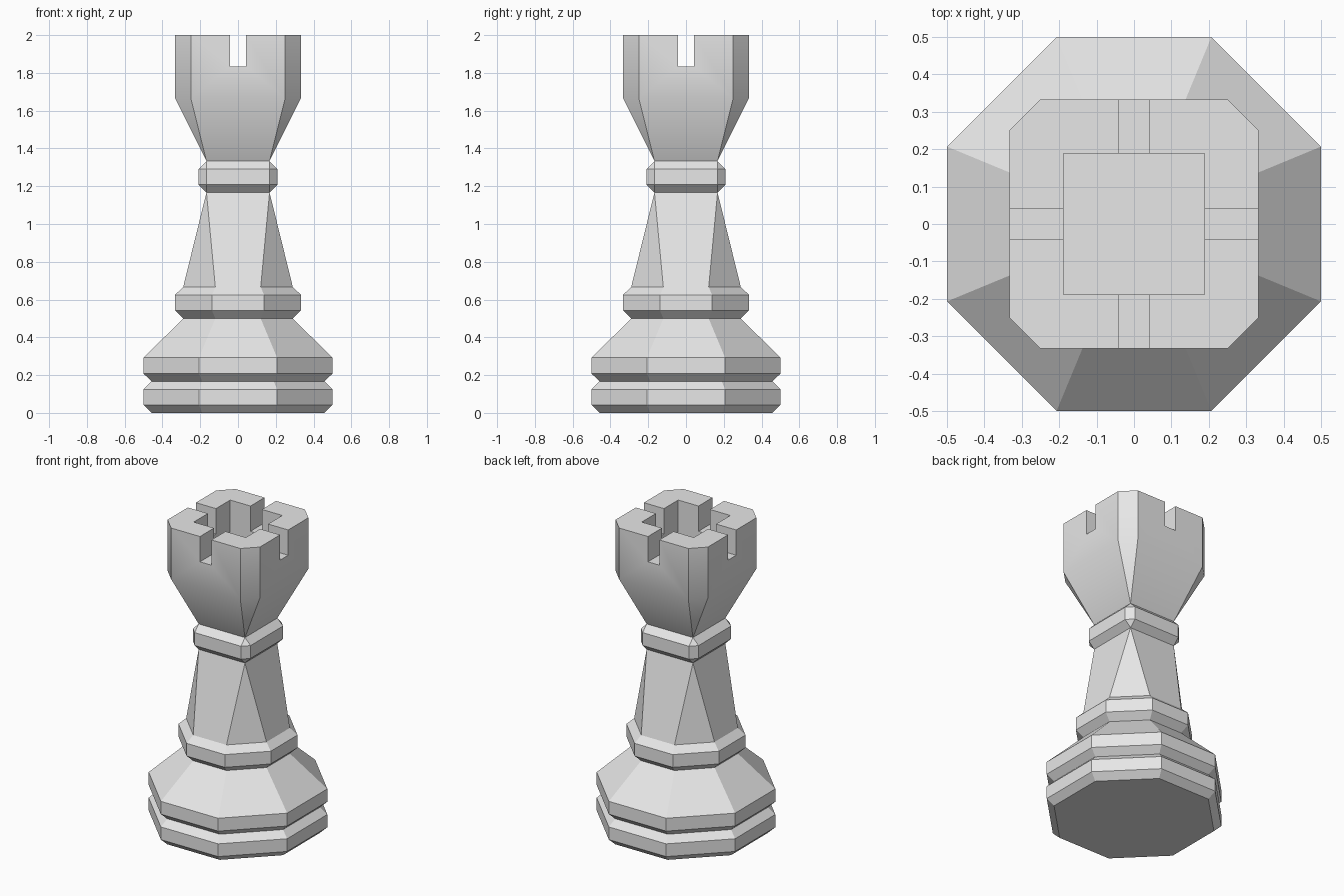
import bpy
import bmesh
from math import radians

cube = bpy.data.objects.get("Cube")
if cube:
    bpy.data.objects.remove(cube, do_unlink=True)

grey = bpy.data.materials.new("light grey")
grey.use_nodes = True
grey.diffuse_color = (0.8, 0.8, 0.8, 1)
grey.node_tree.nodes["Principled BSDF"].inputs["Base Color"].default_value = (0.8, 0.8, 0.8, 1)


def activate(obj):
    bpy.ops.object.select_all(action='DESELECT')
    obj.select_set(True)
    bpy.context.view_layer.objects.active = obj


def loft(name, rings):
    """Stack eight-cornered rings given as (z, half width, half flat side)."""
    bm = bmesh.new()
    loops = []
    for z, w, f in rings:
        corners = [(w, -f), (w, f), (f, w), (-f, w), (-w, f), (-w, -f), (-f, -w), (f, -w)]
        loops.append([bm.verts.new((x, y, z)) for x, y in corners])
    for low, high in zip(loops, loops[1:]):
        for i in range(8):
            j = (i + 1) % 8
            bm.faces.new((low[i], low[j], high[j], high[i]))
    bm.faces.new(loops[0][::-1])
    bm.faces.new(loops[-1])
    # Square rings have paired corners, which merge here
    bmesh.ops.remove_doubles(bm, verts=bm.verts, dist=0.0005)
    bmesh.ops.recalc_face_normals(bm, faces=bm.faces)
    mesh = bpy.data.meshes.new(name)
    bm.to_mesh(mesh)
    bm.free()
    mesh.materials.append(grey)
    obj = bpy.data.objects.new(name, mesh)
    bpy.context.collection.objects.link(obj)
    return obj


def cut_box(target, sx, sy, floor):
    """Cut an open-topped box with its floor at the given height."""
    bpy.ops.mesh.primitive_cube_add(size=1, location=(0, 0, floor + 0.25))
    cutter = bpy.context.object
    cutter.scale = (sx, sy, 0.5)
    cutter.hide_render = True
    cutter.data.materials.append(grey)
    mod = target.modifiers.new("cut", 'BOOLEAN')
    mod.operation = 'DIFFERENCE'
    mod.solver = 'EXACT'
    mod.object = cutter
    activate(target)
    bpy.ops.object.modifier_apply(modifier=mod.name)
    bpy.data.objects.remove(cutter, do_unlink=True)


# Octagonal foot and sloping base
OCT = 0.414
WIDE, GROOVE, WAIST, RIM = 0.5, 0.458, 0.29, 0.333


def octagon(z, w):
    return (z, w, w * OCT)


parts = [
    loft("foot", [octagon(0, GROOVE), octagon(0.042, WIDE),
                  octagon(0.125, WIDE), octagon(0.167, GROOVE)]),
    loft("base", [octagon(0.167, GROOVE), octagon(0.208, WIDE),
                  octagon(0.292, WIDE), octagon(0.5, WAIST)]),
    loft("lower_collar", [octagon(0.5, WAIST), octagon(0.542, RIM),
                          octagon(0.625, RIM), octagon(0.667, WAIST)]),
]

# Shaft turns from octagon to square, with a chamfered collar on top
NECK, BAND = 0.167, 0.208
parts += [
    loft("shaft", [octagon(0.667, WAIST), (1.167, NECK, NECK)]),
    loft("upper_collar", [(1.167, NECK, NECK), (1.208, BAND, NECK),
                          (1.292, BAND, NECK), (1.333, NECK, NECK)]),
]

# Flared head, hollowed out and notched on all four sides
head = loft("head", [(1.333, NECK, NECK), (1.667, RIM, 0.25), (2, RIM, 0.25)])
cut_box(head, 0.376, 0.376, 1.667)
cut_box(head, 0.083, 1, 1.835)
cut_box(head, 1, 0.083, 1.835)
parts.append(head)

for part in parts:
    activate(part)
    bpy.ops.object.shade_smooth_by_angle(angle=radians(30))
